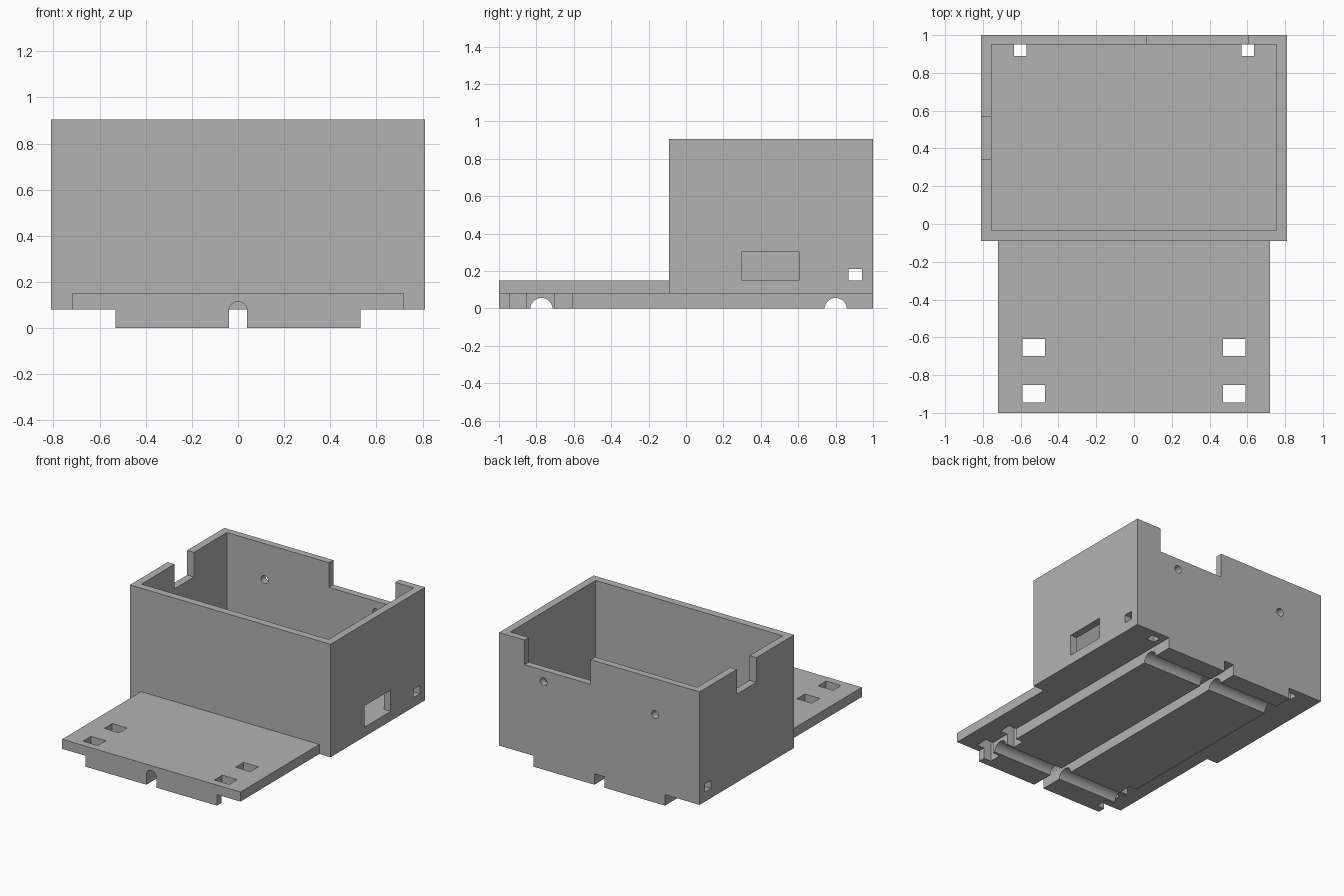
import bpy
import math

if "Cube" in bpy.data.objects:
    bpy.data.objects.remove(bpy.data.objects["Cube"])

grey = bpy.data.materials.new("plain grey")
grey.use_nodes = True
COLOUR = (0.45, 0.45, 0.45, 1)
grey.diffuse_color = COLOUR
grey.node_tree.nodes["Principled BSDF"].inputs["Base Color"].default_value = COLOUR


def block(name, x, y, z):
    """Box given by its (min, max) along each axis."""
    spans = (x, y, z)
    bpy.ops.mesh.primitive_cube_add(size=1, location=[(a + b) / 2 for a, b in spans])
    ob = bpy.context.object
    ob.name = name
    ob.scale = [b - a for a, b in spans]
    bpy.ops.object.transform_apply(location=True, scale=True)
    ob.data.materials.append(grey)
    return ob


def rod(name, radius, length, centre, axis):
    """Cylinder lying along x or y."""
    turn = (0, math.pi / 2, 0) if axis == "x" else (math.pi / 2, 0, 0)
    bpy.ops.mesh.primitive_cylinder_add(vertices=32, radius=radius, depth=length,
                                        location=centre, rotation=turn)
    ob = bpy.context.object
    ob.name = name
    bpy.ops.object.transform_apply(location=True, rotation=True)
    ob.data.materials.append(grey)
    return ob


def combine(target, tool, operation="DIFFERENCE"):
    """Apply a boolean and discard the helper."""
    mod = target.modifiers.new(tool.name, "BOOLEAN")
    mod.operation = operation
    mod.solver = "EXACT"
    mod.object = tool
    bpy.context.view_layer.objects.active = target
    bpy.ops.object.modifier_apply(modifier=mod.name)
    bpy.data.objects.remove(tool)


# Solid parts: box, front deck and underside chassis block
body = block("open_box_chassis", (-0.81, 0.81), (-0.09, 1), (0.08, 0.905))
combine(body, block("front_deck", (-0.72, 0.72), (-1, -0.05), (0.08, 0.15)), "UNION")
combine(body, block("under_block", (-0.53, 0.53), (-1, 1), (0, 0.1)), "UNION")

# Box cavity and the rim notches in the back and -x walls
combine(body, block("cavity", (-0.755, 0.755), (-0.035, 0.95), (0.15, 1)))
combine(body, block("back_notch", (0.07, 0.605), (0.9, 1.1), (0.725, 1)))
combine(body, block("side_notch", (-0.9, -0.7), (0.345, 0.57), (0.725, 1)))

# Window in the +x wall, small slots low in both side walls
combine(body, block("side_window", (0.7, 0.9), (0.3, 0.605), (0.15, 0.305)))
combine(body, block("side_slots", (-0.9, 0.9), (0.87, 0.94), (0.15, 0.21)))

# Mirrored openings: back wall screw holes, floor slots, deck slots
for s in (-1, 1):
    combine(body, rod("screw_hole", 0.028, 0.2, (s * 0.45, 0.98, 0.643), "y"))
    combine(body, block("floor_slot", sorted((s * 0.57, s * 0.635)), (0.89, 0.95), (0, 0.2)))
    for y in (-0.945, -0.7):
        combine(body, block("deck_slot", sorted((s * 0.47, s * 0.59)),
                            (y, y + 0.092), (-0.1, 0.3)))

# Underside: centre groove, arched front end and the two axle grooves
combine(body, block("centre_groove", (-0.04, 0.04), (-1.1, 1.1), (-0.1, 0.08)))
combine(body, rod("front_arch", 0.04, 0.33, (0, -0.935, 0.075), "y"))
for y in (-0.773, 0.8):
    combine(body, rod("axle_groove", 0.06, 2, (0, y, -0.004), "x"))

# Smooth the round cuts, keep the edges sharp
bpy.ops.object.select_all(action="DESELECT")
body.select_set(True)
bpy.context.view_layer.objects.active = body
bpy.ops.object.shade_smooth_by_angle(angle=math.radians(30))
